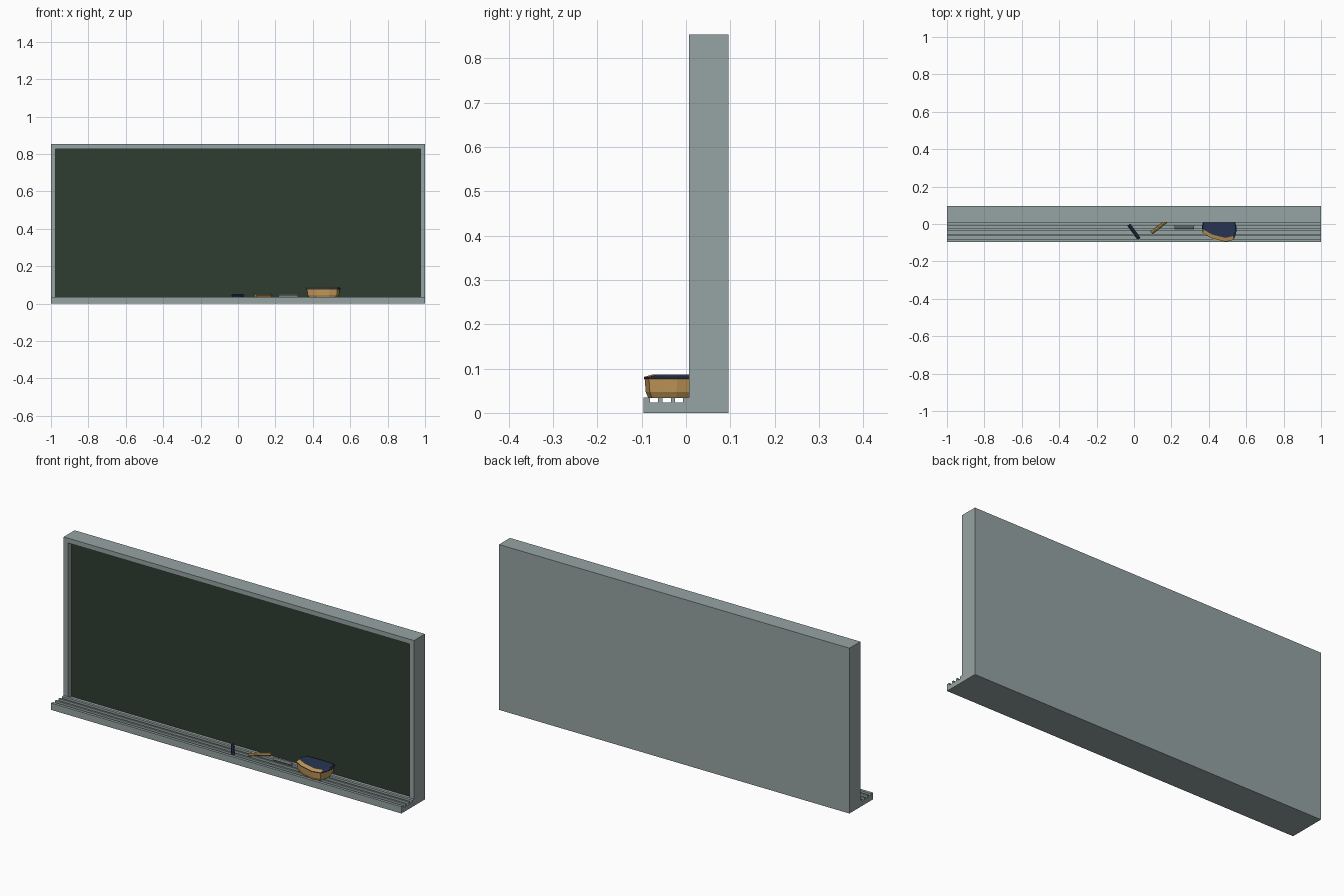
import bpy, bmesh, math
from mathutils import Matrix, Vector

if "Cube" in bpy.data.objects:
    bpy.data.objects.remove(bpy.data.objects["Cube"])


def material(name, rgb):
    m = bpy.data.materials.new(name)
    m.diffuse_color = (*rgb, 1)
    m.use_nodes = True
    m.node_tree.nodes["Principled BSDF"].inputs["Base Color"].default_value = m.diffuse_color
    return m


GREY = material("frame grey", (0.305, 0.371, 0.366))
GREEN = material("board green", (0.028, 0.047, 0.030))
NAVY = material("navy", (0.021, 0.034, 0.085))
TAN = material("tan", (0.55, 0.32, 0.10))


def finish(bm, name, mats):
    bmesh.ops.recalc_face_normals(bm, faces=bm.faces[:])
    me = bpy.data.meshes.new(name)
    bm.to_mesh(me)
    bm.free()
    for m in mats:
        me.materials.append(m)
    ob = bpy.data.objects.new(name, me)
    bpy.context.collection.objects.link(ob)
    return ob


# Board frame: a box whose front is inset and pushed back to the writing surface
H, Y0, Y1 = 0.853, 0.007, 0.096
bm = bmesh.new()
bmesh.ops.create_cube(bm, size=1)
for v in bm.verts:
    v.co = Vector((v.co.x * 2, (Y0 + Y1) / 2 + v.co.y * (Y1 - Y0), H / 2 + v.co.z * H))
bm.normal_update()
front = min(bm.faces, key=lambda f: f.calc_center_median().y)
bmesh.ops.inset_region(bm, faces=[front], thickness=0.035)
panel = bmesh.ops.extrude_discrete_faces(bm, faces=[front])["faces"][0]
bmesh.ops.translate(bm, verts=panel.verts[:], vec=(0, 0.03, 0))
panel.material_index = 1
finish(bm, "framed_board", [GREY, GREEN])

# Chalk tray: grooved profile swept along x
TOP, LOW = 0.035, 0.023
profile = [(-0.096, 0), (-0.096, TOP)]
for a, b in ((-0.081, -0.063), (-0.053, -0.034), (-0.025, -0.007)):
    profile += [(a, TOP), (a, LOW), (b, LOW), (b, TOP)]
profile += [(Y0, TOP), (Y0, 0)]
bm = bmesh.new()
face = bm.faces.new([bm.verts.new((-1, y, z)) for y, z in profile])
ext = bmesh.ops.extrude_face_region(bm, geom=[face])["geom"]
bmesh.ops.translate(bm, verts=[g for g in ext if isinstance(g, bmesh.types.BMVert)], vec=(2, 0, 0))
finish(bm, "chalk_tray", [GREY])

# Chalk sticks lying across the tray
def chalk(name, x, y, length, angle, mat):
    bm = bmesh.new()
    rot = Matrix.Rotation(math.radians(angle), 4, 'Z') @ Matrix.Rotation(math.pi / 2, 4, 'Y')
    bmesh.ops.create_cone(bm, cap_ends=True, segments=8, radius1=0.0085, radius2=0.0085, depth=length,
                          matrix=Matrix.Translation((x, y, 0.043)) @ rot)
    finish(bm, name, [mat])


chalk("navy_chalk", 0.0, -0.042, 0.094, -54, NAVY)
chalk("tan_chalk", 0.135, -0.015, 0.105, 38, TAN)
chalk("grey_chalk", 0.268, -0.017, 0.105, 0, GREY)

# Eraser: lofted curved block with a navy top and a sloping tan front edge
outline = [(0.366, -0.048), (0.415, -0.076), (0.49, -0.095), (0.533, -0.085), (0.546, -0.05),
           (0.549, -0.02), (0.537, 0.022), (0.46, 0.026), (0.372, 0.022), (0.364, -0.01)]
cx, cy = 0.457, -0.035


def ring(bm, scale, z, shift=0):
    return [bm.verts.new((cx + (x - cx) * scale, cy + (y - cy) * scale + (shift if y < -0.04 else 0), z))
            for x, y in outline]


bm = bmesh.new()
rings = [ring(bm, 0.84, 0.034), ring(bm, 0.93, 0.047), ring(bm, 0.97, 0.076),
         ring(bm, 1.0, 0.077), ring(bm, 1.0, 0.081), ring(bm, 0.95, 0.087, 0.018)]
n = len(outline)
for k, (lo, hi) in enumerate(zip(rings, rings[1:])):
    for i in range(n):
        j = (i + 1) % n
        f = bm.faces.new((lo[i], lo[j], hi[j], hi[i]))
        front_edge = i < 3
        f.material_index = 1 if k == 3 or (k == 4 and not front_edge) else 0
bm.faces.new(rings[0])
bm.faces.new(rings[-1]).material_index = 1
finish(bm, "eraser", [TAN, NAVY])
